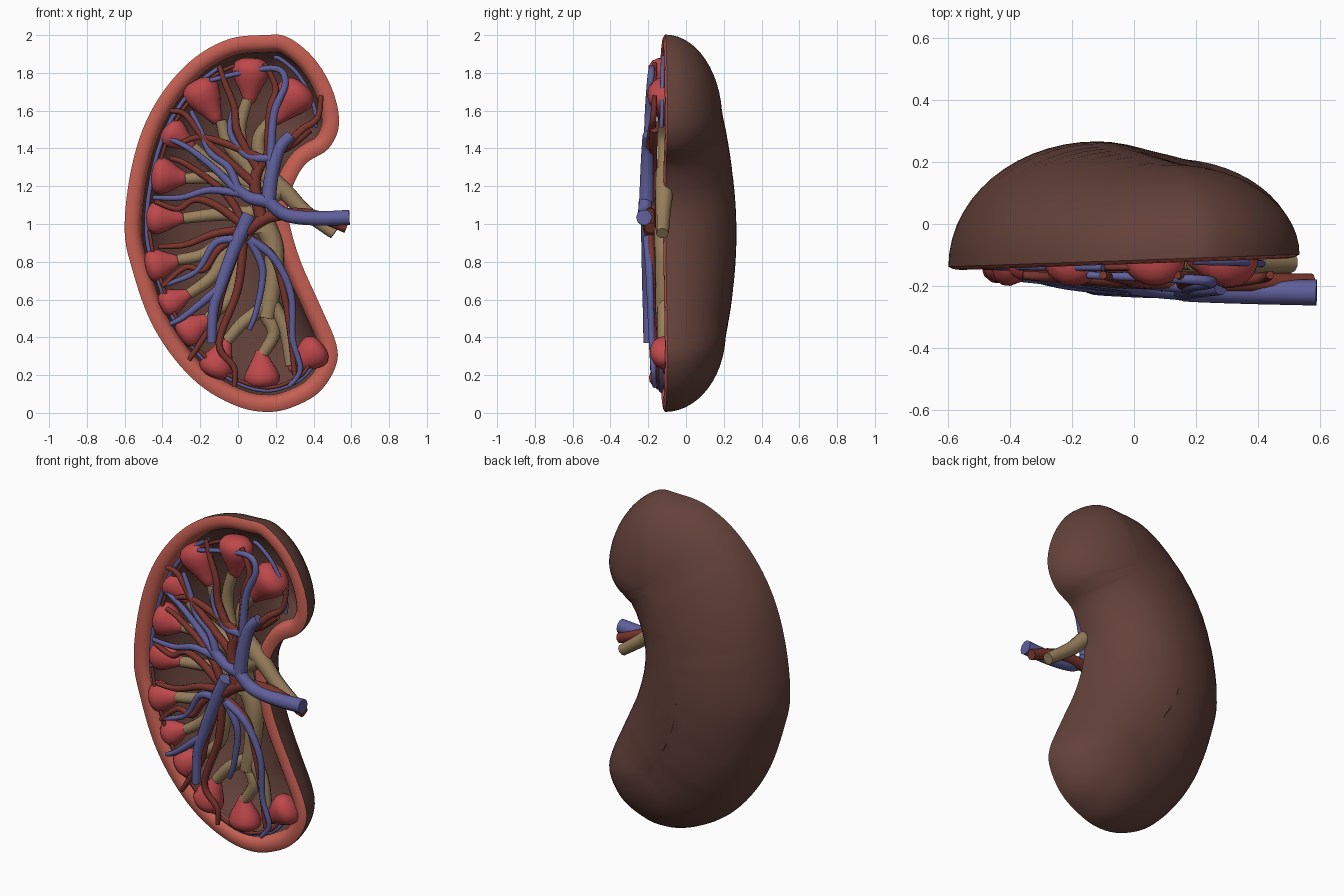
import bpy, bmesh, math
from mathutils import Vector

if "Cube" in bpy.data.objects:
    bpy.data.objects.remove(bpy.data.objects["Cube"])


def material(name, rgb):
    m = bpy.data.materials.new(name)
    m.diffuse_color = (*rgb, 1)
    m.use_nodes = True
    m.node_tree.nodes["Principled BSDF"].inputs["Base Color"].default_value = m.diffuse_color
    return m


BROWN = material("capsule_brown", (.125, .053, .042))
CORAL = material("cortex_coral", (.56, .115, .085))
RED = material("pyramid_red", (.52, .065, .07))
BEIGE = material("pelvis_beige", (.32, .215, .11))
ARTERY = material("artery_red", (.19, .035, .026))
VEIN = material("vein_blue", (.115, .115, .33))


def smooth(points, steps, closed=False):
    """Catmull-Rom resampling of a path."""
    p = [Vector(q) for q in points]
    n = len(p)
    get = (lambda i: p[i % n]) if closed else (lambda i: p[max(0, min(n - 1, i))])
    out = []
    for i in range(n if closed else n - 1):
        a, b, c, d = (get(i + k) for k in (-1, 0, 1, 2))
        for s in range(steps):
            t = s / steps
            out.append(.5 * (2 * b + (c - a) * t + (2 * a - 5 * b + 4 * c - d) * t ** 2
                             + (3 * b - a - 3 * c + d) * t ** 3))
    return out if closed else out + [p[-1]]


def loft(name, loops, mat, inward=False):
    bm = bmesh.new()
    rows = [[bm.verts.new(p) for p in loop] for loop in loops]
    for r, q in zip(rows, rows[1:]):
        for i in range(len(r)):
            j = (i + 1) % len(r)
            bm.faces.new((r[i], r[j], q[j], q[i]))
    bmesh.ops.remove_doubles(bm, verts=bm.verts, dist=.0005)
    bmesh.ops.recalc_face_normals(bm, faces=bm.faces)
    if inward:
        bmesh.ops.reverse_faces(bm, faces=bm.faces)
    me = bpy.data.meshes.new(name)
    bm.to_mesh(me)
    bm.free()
    me.materials.append(mat)
    me.shade_smooth()
    ob = bpy.data.objects.new(name, me)
    bpy.context.collection.objects.link(ob)
    return ob


# Kidney outline (x, z), clockwise from the top
outline = smooth([(.14, 2), (.26, 1.99), (.40, 1.88), (.50, 1.71), (.535, 1.53), (.48, 1.40),
                  (.36, 1.32), (.29, 1.20), (.265, 1.08), (.285, .95), (.34, .78), (.43, .58),
                  (.52, .365), (.515, .24), (.43, .11), (.30, .035), (.17, .005), (.01, .03),
                  (-.18, .13), (-.34, .29), (-.47, .5), (-.56, .76), (-.60, .96), (-.575, 1.24),
                  (-.505, 1.50), (-.39, 1.71), (-.23, 1.88), (-.045, 1.98)], 5, True)
N = len(outline)
inward = []
for i in range(N):
    t = (outline[(i + 2) % N] - outline[i - 2]).normalized()
    inward.append(Vector((t.y, -t.x)))


def front_y(p):
    return -.117 + .035 * p.x


def ring(inset, dy):
    pts = [p + n * inset for p, n in zip(outline, inward)]
    return [Vector((p.x, front_y(p) + dy, p.y)) for p in pts]


# Medial ridge that the dome rises to, and the ridge point for every outline point
ridge = smooth([(.12, 1.55), (-.06, 1.28), (-.12, .98), (-.06, .7), (.12, .43)], 6)
param = [min(range(len(ridge)), key=lambda k: (ridge[k] - p).length) for p in outline]
for _ in range(6):
    param = [(param[i - 1] + param[i] + param[(i + 1) % N]) / 3 for i in range(N)]


def dome(base, drop):
    loops = []
    for k in range(15):
        a = math.pi / 2 * k / 14
        loop = []
        for p, u in zip(base, param):
            s = ridge[round(u)]
            top = .267 - .07 * ((s.y - .95) / .58) ** 2 - drop
            c = math.cos(a)
            loop.append(Vector((s.x + (p.x - s.x) * c, p.y + (top - p.y) * math.sin(a),
                                s.y + (p.z - s.y) * c)))
        loops.append(loop)
    return loops


# Shell: outer capsule, rounded cut rim, cavity lining
loft("capsule", dome(ring(0, 0), 0), BROWN)
loft("cortex_rim", [ring(*q) for q in ((0, 0), (.015, -.008), (.04, -.012), (.065, -.006),
                                       (.082, .012), (.09, .04))], CORAL)
loft("cavity_lining", dome(ring(.09, .04), .07), BROWN, True)

# Renal pyramids: rounded base outside, tip toward the pelvis (base x, z, tip x, z, radius)
PYRAMIDS = [(-.23, 1.76, -.10, 1.53, .10), (.07, 1.88, .06, 1.63, .10), (.35, 1.74, .18, 1.53, .105),
            (-.39, 1.51, -.23, 1.40, .08), (-.46, 1.26, -.26, 1.24, .10), (-.49, 1.03, -.27, 1.03, .085),
            (-.49, .77, -.30, .81, .09), (-.41, .56, -.24, .64, .075), (-.31, .40, -.14, .51, .09),
            (-.14, .19, -.05, .40, .09), (.13, .13, .12, .34, .095), (.45, .36, .27, .22, .09)]
PROFILE = [(0, 0), (.01, .4), (.06, .75), (.17, .97), (.3, 1), (.48, .84), (.66, .6), (.83, .4),
           (.95, .28), (1, 0)]
for i, (bx, bz, tx, tz, r) in enumerate(PYRAMIDS):
    b, t = Vector((bx, -.115, bz)), Vector((tx, -.115, tz))
    side = (t - b).normalized().cross(Vector((0, 1, 0)))
    loops = []
    for f, w in PROFILE:
        loops.append([b.lerp(t, f) + r * w * (math.cos(a) * side + Vector((0, .85 * math.sin(a), 0)))
                      for a in (math.tau * k / 20 for k in range(20))])
    loft(f"pyramid_{i + 1}", loops, RED)


def tubes(name, mat, paths):
    """Each path: (y start, y end, radius start, radius end, [(x, z), ...])."""
    cu = bpy.data.curves.new(name, 'CURVE')
    cu.dimensions = '3D'
    cu.bevel_depth = 1
    cu.bevel_resolution = 3
    cu.use_fill_caps = True
    for y0, y1, r0, r1, pts in paths:
        pts = smooth(pts, 6)
        sp = cu.splines.new('POLY')
        sp.points.add(len(pts) - 1)
        for k, p in enumerate(pts):
            f = k / (len(pts) - 1)
            sp.points[k].co = (p.x, y0 + (y1 - y0) * f, p.y, 1)
            sp.points[k].radius = r0 + (r1 - r0) * f
        sp.use_smooth = True
    cu.materials.append(mat)
    ob = bpy.data.objects.new(name, cu)
    bpy.context.collection.objects.link(ob)
    bpy.ops.object.select_all(action='DESELECT')
    ob.select_set(True)
    bpy.context.view_layer.objects.active = ob
    bpy.ops.object.convert(target='MESH')


# Renal pelvis, ureter stub and calyces
tubes("ureter_and_pelvis", BEIGE, [
    (-.125, -.11, .033, .055, [(.51, .95), (.35, 1.07), (.25, 1.17), (.13, 1.27)]),
    (-.11, -.11, .05, .06, [(.22, 1.18), (.12, 1.10), (.14, .96)]),
    (-.11, -.12, .06, .045, [(.14, 1.0), (.19, .87), (.18, .66), (.15, .5)])])
calyces = [[(.13, 1.20), (.04, 1.32), (.01, 1.5), (.05, 1.66)], [(.06, 1.3), (-.05, 1.42), (-.09, 1.55)],
           [(.13, 1.27), (.11, 1.45), (.19, 1.56)], [(.08, 1.2), (-.12, 1.3), (-.24, 1.41)],
           [(.08, 1.16), (-.1, 1.24), (-.28, 1.24)], [(.1, 1.06), (-.12, 1.05), (-.29, 1.03)],
           [(.12, 1.0), (-.07, .92), (-.18, .84), (-.32, .81)], [(-.05, .92), (-.12, .74), (-.26, .63)],
           [(.02, .95), (-.02, .7), (-.05, .6), (-.16, .5)], [(.16, .57), (.03, .48), (-.06, .38)],
           [(.15, .52), (.19, .42), (.13, .31)], [(.18, .58), (.25, .44), (.28, .25)]]
tubes("calyces", BEIGE, [(-.11, -.12, .042, .03, c) for c in calyces])

# Arteries
tubes("renal_artery", ARTERY, [
    (-.19, -.19, .03, .036, [(.575, .98), (.38, 1.05), (.17, 1.04), (.04, .96)]),
    (-.19, -.17, .034, .02, [(.12, 1.04), (.09, 1.23), (.15, 1.35), (.28, 1.42), (.38, 1.5)])])
arteries = [[(.04, .96), (-.02, 1.1), (-.12, 1.21), (-.28, 1.32), (-.36, 1.35)],
            [(.02, 1.0), (-.12, 1.1), (-.23, 1.13), (-.32, 1.08), (-.44, 1.12)],
            [(.04, .97), (-.12, .95), (-.28, .89), (-.42, .88)],
            [(.04, .96), (-.1, .87), (-.18, .76), (-.28, .77), (-.4, .67)],
            [(.02, .94), (-.08, .66), (-.12, .5), (-.2, .37), (-.26, .28)],
            [(.03, .94), (0, .66), (-.1, .37), (-.02, .24), (-.02, .14)],
            [(.05, .93), (.19, .82), (.25, .6), (.28, .4), (.3, .2)],
            [(.09, 1.21), (-.07, 1.35), (-.18, 1.45), (-.28, 1.58), (-.36, 1.6)],
            [(.1, 1.3), (0, 1.48), (-.02, 1.62), (-.07, 1.75), (-.1, 1.84)],
            [(.16, 1.36), (.17, 1.6), (.2, 1.72), (.14, 1.85)],
            [(.14, 1.34), (-.05, 1.42), (-.2, 1.46), (-.3, 1.43)],
            [(.25, 1.41), (.34, 1.5), (.42, 1.56), (.44, 1.68)]]
tubes("artery_branches", ARTERY, [(-.19, -.165, .025, .013, a) for a in arteries])

# Veins
tubes("renal_vein", VEIN, [
    (-.222, -.215, .042, .035, [(.59, 1.035), (.4, 1.03), (.25, 1.05), (.16, 1.12)]),
    (-.21, -.2, .04, .03, [(.16, 1.12), (.18, 1.27), (.22, 1.4), (.28, 1.47)]),
    (-.21, -.2, .038, .028, [(.16, 1.12), (.06, 1.14), (-.02, 1.2)]),
    (-.2, -.2, .04, .025, [(.06, 1.05), (-.02, .87), (-.09, .68), (-.13, .55), (-.14, .37)])])
veins = [[(.0, 1.17), (-.12, 1.29), (-.26, 1.40), (-.36, 1.45)],
         [(.06, .92), (.19, .82), (.28, .63), (.29, .39), (.33, .23), (.27, .14)],
         [(.06, .92), (.13, .76), (.1, .55), (.06, .44)],
         [(.17, 1.3), (.19, 1.58), (.25, 1.74), (.21, 1.82), (.06, 1.81), (-.15, 1.76)],
         [(.0, 1.18), (-.05, 1.3), (-.15, 1.38), (-.2, 1.5), (-.25, 1.6)],
         [(.02, 1.16), (-.15, 1.18), (-.3, 1.14), (-.45, 1.14)],
         [(.0, .92), (-.12, .9), (-.22, .75), (-.38, .68)],
         [(-.1, .66), (-.22, .56), (-.3, .5), (-.36, .47)],
         [(.2, 1.35), (.05, 1.36), (-.04, 1.48), (-.03, 1.6)]]
tubes("vein_branches", VEIN, [(-.205, -.165, .024, .012, v) for v in veins])


# Arcuate vessels running just inside the rim
def arc(inset, start, end):
    return [(p.x, p.z) for p in ring(inset, 0)[start:end:4]]


tubes("arcuate_veins", VEIN, [(-.13, -.14, .012, .012, arc(.115, 64, 136)),
                              (-.12, -.13, .011, .011, arc(.12, 2, 26))])
tubes("arcuate_arteries", ARTERY, [(-.15, -.15, .01, .01, arc(.13, 66, 112)),
                                   (-.14, -.14, .01, .01, arc(.14, 116, 140))])
